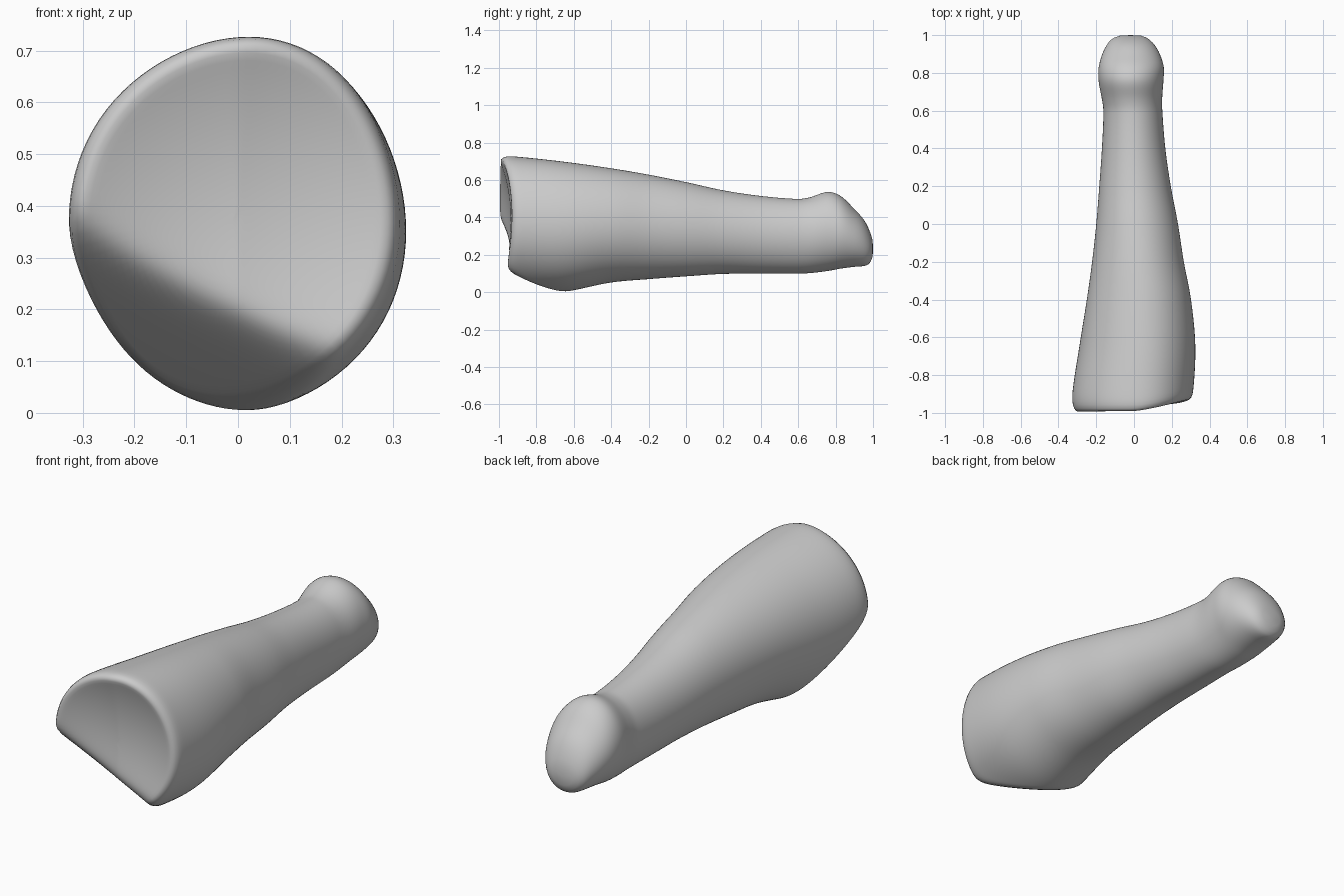
import bpy, bmesh, math

if "Cube" in bpy.data.objects:
    bpy.data.objects.remove(bpy.data.objects["Cube"])

# Cross-sections along the shaft: y, left x, right x, bottom z, top z
SECTIONS = [
    (-1.00, -0.325, 0.290, 0.010, 0.730), (-0.90, -0.327, 0.312, 0.005, 0.725),
    (-0.65, -0.290, 0.325, 0.003, 0.698), (-0.40, -0.250, 0.302, 0.052, 0.663),
    (-0.20, -0.222, 0.264, 0.070, 0.629), (0.00, -0.200, 0.233, 0.085, 0.589),
    (0.20, -0.184, 0.195, 0.098, 0.545), (0.40, -0.170, 0.166, 0.099, 0.515),
    (0.60, -0.162, 0.150, 0.100, 0.499), (0.66, -0.170, 0.149, 0.102, 0.507),
    (0.76, -0.188, 0.156, 0.114, 0.537), (0.83, -0.187, 0.158, 0.127, 0.513),
    (0.90, -0.168, 0.137, 0.136, 0.445), (0.95, -0.143, 0.108, 0.140, 0.390),
    (0.98, -0.118, 0.078, 0.150, 0.335), (1.00, -0.080, 0.045, 0.185, 0.280),
]
AROUND = 96
ALONG = 120


def section(y):
    """Smoothly interpolated section values at y."""
    y = max(-1.0, min(1.0, y))
    i = 0
    while i < len(SECTIONS) - 2 and y > SECTIONS[i + 1][0]:
        i += 1
    a, b = SECTIONS[i], SECTIONS[i + 1]
    p, n = SECTIONS[max(i - 1, 0)], SECTIONS[min(i + 2, len(SECTIONS) - 1)]
    h = b[0] - a[0]
    t = (y - a[0]) / h
    out = []
    for k in range(1, 5):
        ma = (b[k] - p[k]) / (b[0] - p[0]) * h
        mb = (n[k] - a[k]) / (n[0] - a[0]) * h
        out.append((2*t**3 - 3*t*t + 1) * a[k] + (t**3 - 2*t*t + t) * ma
                   + (3*t*t - 2*t**3) * b[k] + (t**3 - t*t) * mb)
    return out


def outline(y, ang, scale=1.0):
    xl, xr, zb, zt = section(y)
    skew = 0.035 * max(0, min(1, -y)) * math.sin(ang) ** 3
    x = (xl + xr) / 2 + scale * ((xr - xl) / 2 * math.cos(ang) + skew)
    z = (zb + zt) / 2 + scale * (zt - zb) / 2 * math.sin(ang)
    return x, z


def end_face(x, z):
    """Depth of the wide end: shallow dish plus an undercut below a slanted ridge."""
    r2 = ((x - 0.03) / 0.33) ** 2 + ((z - 0.40) / 0.33) ** 2
    dish = -0.93 - 0.065 * min(r2, 1.05) + 0.045 * max(0, x) / 0.3
    below = (0.196 - 0.48 * x - z) * 0.9
    under = -0.965 + 1.75 * below
    k = 0.03
    m = (dish + under) / 2 + math.sqrt(((dish - under) / 2) ** 2 + k * k) - k * 0.3
    return max(-0.995, m)


bm = bmesh.new()
rings = []
angles = [2 * math.pi * i / AROUND for i in range(AROUND)]

# Wide end, concentric rings from the middle out to the rim
RIM = 0.95
for j in range(1, 24):
    ring = []
    for a in angles:
        x, z = outline(-0.95, a, RIM * j / 24)
        ring.append(bm.verts.new((x, end_face(x, z), z)))
    rings.append(ring)

# Shaft and rounded head
for j in range(ALONG + 1):
    u = j / ALONG
    y0 = -1 + 2 * (0.75 * u + 0.25 * math.sin(u * math.pi / 2))
    ring = []
    for a in angles:
        y = y0
        rim = RIM + (1 - RIM) * math.sqrt(1 - max(0, 1 - (y0 + 1) / 0.06) ** 2)
        for _ in range(4):
            x, z = outline(y, a, rim)
            if y0 < 0:
                f = end_face(x, z)
                y = f + (y0 + 1) * (0 - f)
        ring.append(bm.verts.new((x, y, z)))
    rings.append(ring)

for r, s in zip(rings, rings[1:]):
    for i in range(AROUND):
        k = (i + 1) % AROUND
        bm.faces.new((r[i], r[k], s[k], s[i]))

# Close both ends
x, z = outline(-0.95, 0, 0)
for ring, tip in ((rings[0], (x, end_face(x, z), z)), (rings[-1], (-0.02, 1.002, 0.23))):
    c = bm.verts.new(tip)
    for i in range(AROUND):
        bm.faces.new((ring[i], ring[(i + 1) % AROUND], c))
bmesh.ops.recalc_face_normals(bm, faces=bm.faces)
for f in bm.faces:
    f.smooth = True

mesh = bpy.data.meshes.new("tapered_shaft")
bm.to_mesh(mesh)
bm.free()
shaft = bpy.data.objects.new("tapered_shaft", mesh)
bpy.context.collection.objects.link(shaft)

# Soften the rim
soft = shaft.modifiers.new("soften", 'SMOOTH')
soft.factor = 0.5
soft.iterations = 4
